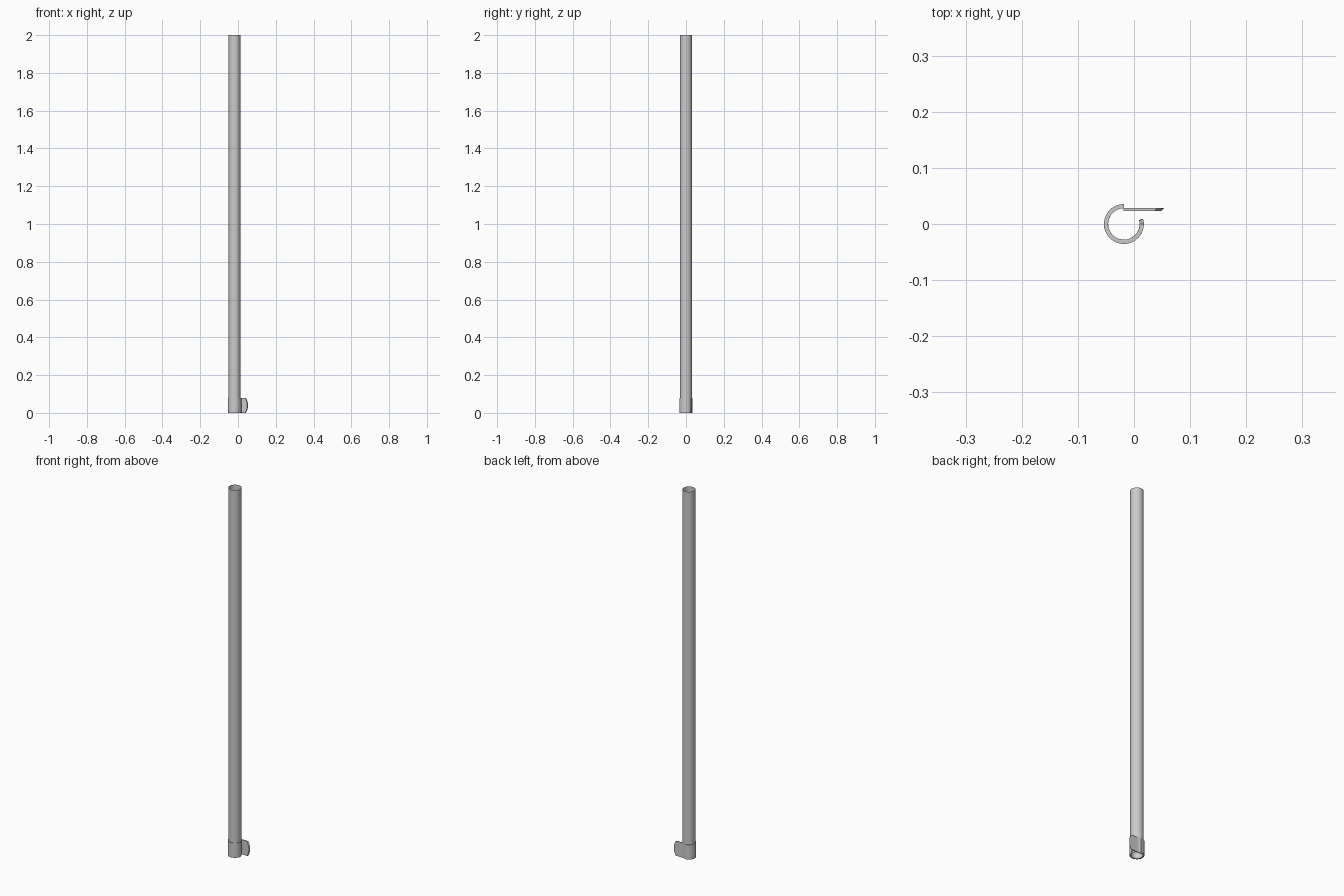
import bpy, bmesh, math

if "Cube" in bpy.data.objects:
    bpy.data.objects.remove(bpy.data.objects["Cube"])

CX = -0.018          # shared axis of pipe and collar
H = 0.08             # collar and flap height
ROWS = 8


def finish(name, bm):
    bmesh.ops.recalc_face_normals(bm, faces=bm.faces[:])
    me = bpy.data.meshes.new(name)
    bm.to_mesh(me)
    bm.free()
    ob = bpy.data.objects.new(name, me)
    bpy.context.collection.objects.link(ob)
    bpy.ops.object.select_all(action='DESELECT')
    bpy.context.view_layer.objects.active = ob
    ob.select_set(True)
    bpy.ops.object.shade_smooth_by_angle(angle=math.radians(35))
    return ob


def bow(j):
    """0 at top and bottom rows, 1 at mid height."""
    t = 2 * j / ROWS - 1
    return 1 - t * t


def solid_sheet(name, cols, point):
    """Closed slab: point(i, j, side) gives each vertex of its two faces."""
    bm = bmesh.new()
    v = [[[bm.verts.new(point(i, j, s)) for j in range(ROWS + 1)]
          for i in range(cols + 1)] for s in (0, 1)]
    for i in range(cols):
        for j in range(ROWS):
            for s in v:
                bm.faces.new((s[i][j], s[i+1][j], s[i+1][j+1], s[i][j+1]))
        for j in (0, ROWS):
            bm.faces.new((v[0][i][j], v[0][i+1][j], v[1][i+1][j], v[1][i][j]))
    for j in range(ROWS):
        for i in (0, cols):
            bm.faces.new((v[0][i][j], v[0][i][j+1], v[1][i][j+1], v[1][i][j]))
    return finish(name, bm)


# Long open thin-walled pipe
bpy.ops.mesh.primitive_cylinder_add(vertices=48, radius=0.032, depth=2,
                                    end_fill_type='NOTHING',
                                    location=(CX, 0, 1))
pipe = bpy.context.object
pipe.name = "pipe"
bpy.ops.object.shade_smooth_by_angle(angle=math.radians(35))


# Collar around the foot, open on its back right quarter
def collar_point(i, j, s):
    a = math.radians(90 + (270 + 15 * bow(j)) * i / 40)
    r = (0.028, 0.0355)[s]
    return (CX + r * math.cos(a), r * math.sin(a), H * j / ROWS)


solid_sheet("collar", 40, collar_point)


# Flat opened flap with a bowed, bevelled free edge
def flap_point(i, j, s):
    end = (0.037, 0.0415)[s] + 0.012 * bow(j)
    x0 = CX - 0.001
    return (x0 + (end - x0) * i, (0.0235, 0.0285)[s], H * j / ROWS)


solid_sheet("flap", 1, flap_point)
